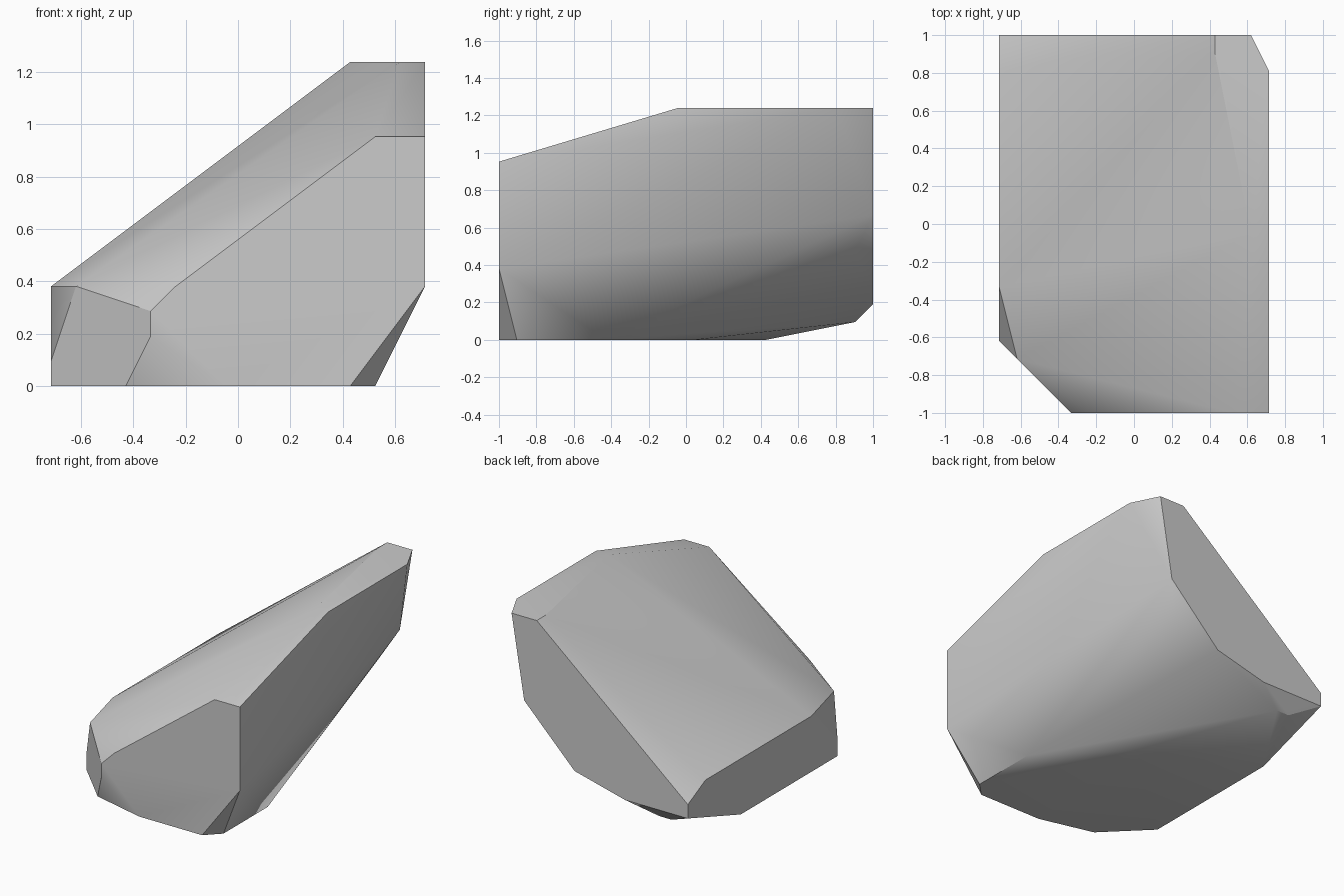
import bpy
import bmesh
import math

# Remove the default object
default_cube = bpy.data.objects.get("Cube")
if default_cube:
    bpy.data.objects.remove(default_cube, do_unlink=True)

STEP = 2 / 21               # the stone is laid out on a regular grid
WIDTH, DEPTH, HEIGHT = 15, 21, 13


def make_material(name, color):
    material = bpy.data.materials.new(name)
    material.use_nodes = True
    material.diffuse_color = color
    material.node_tree.nodes["Principled BSDF"].inputs["Base Color"].default_value = color
    return material


def to_world(x, y, z):
    return ((x - WIDTH / 2) * STEP, (y - DEPTH / 2) * STEP, z * STEP)


# Outlines of the flat sides, in grid steps
front_outline = [(4, 2), (4, 3), (5, 4), (13, 10), (15, 10), (15, 4), (12, 0), (7, 0)]
back_outline = [(0, 2), (0, 3), (12, 13), (14, 13), (13, 7), (9, 3), (5, 2)]
top_outline = [(12, 20), (14, 10), (15, 10), (15, 19)]
bottom_outline = [(0, 4), (3, 1), (13, 1), (13, 6), (8, 11), (0, 15)]
low_side_outline = [(4, 1), (7, 4), (19, 4)]

corners = [(x, 0, z) for x, z in front_outline]
corners += [(x, DEPTH, z) for x, z in back_outline]
corners += [(x, y, HEIGHT) for x, y in top_outline]
corners += [(x, y, 0) for x, y in bottom_outline]
corners += [(0, y, z) for y, z in low_side_outline]

# Chipped corners between the flat sides
corners += [(1, 3, 4), (12, 20, 5), (2, 20, 1), (3, 20, 1)]

# Wrap the outlines into one solid stone
bm = bmesh.new()
for corner in corners:
    bm.verts.new(to_world(*corner))
hull = bmesh.ops.convex_hull(bm, input=bm.verts[:])
loose = [v for v in bm.verts if not v.link_faces]
bmesh.ops.delete(bm, geom=loose, context='VERTS')
bmesh.ops.dissolve_limit(bm, angle_limit=math.radians(0.5),
                         verts=bm.verts[:], edges=bm.edges[:])
bmesh.ops.recalc_face_normals(bm, faces=bm.faces[:])

mesh = bpy.data.meshes.new("rock")
bm.to_mesh(mesh)
bm.free()
mesh.materials.append(make_material("stone_grey", (0.6, 0.6, 0.6, 1.0)))

rock = bpy.data.objects.new("rock", mesh)
bpy.context.collection.objects.link(rock)

# Soft facets with crisp main edges
bpy.context.view_layer.objects.active = rock
rock.select_set(True)
bpy.ops.object.shade_smooth_by_angle(angle=math.radians(30))
